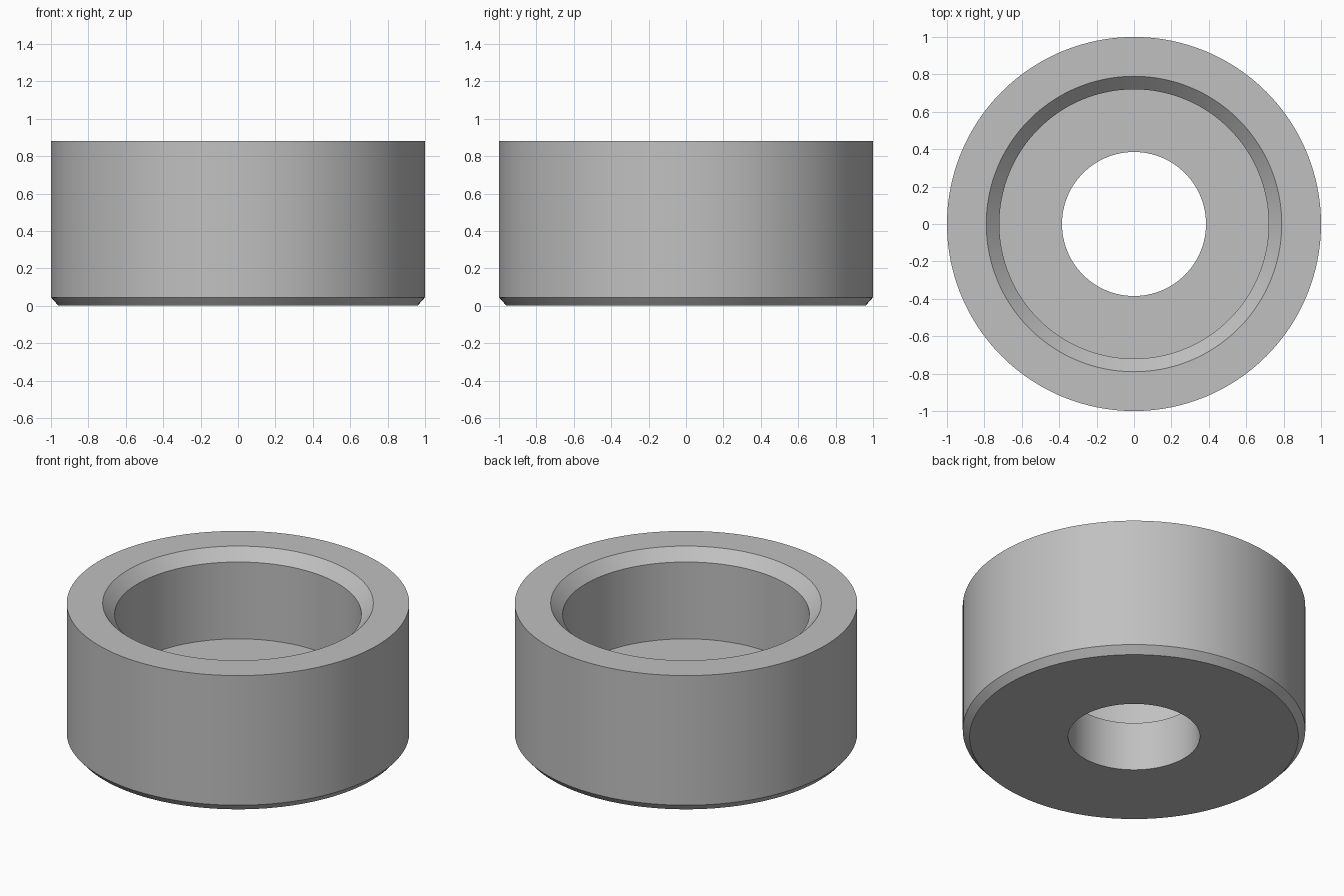
import bpy
import bmesh
import math

cube = bpy.data.objects.get("Cube")
if cube:
    bpy.data.objects.remove(cube, do_unlink=True)

SEGMENTS = 128

# Closed cross-section (radius, height): chamfered base, wall, counterbore, through hole
profile = [
    (0.385, 0.0), (0.96, 0.0), (1.0, 0.045), (1.0, 0.88),
    (0.79, 0.88), (0.72, 0.81), (0.72, 0.315), (0.385, 0.315),
]

# Revolve the section around z
bm = bmesh.new()
rings = []
for i in range(SEGMENTS):
    a = math.tau * i / SEGMENTS
    rings.append([bm.verts.new((r * math.cos(a), r * math.sin(a), z)) for r, z in profile])
for i, ring in enumerate(rings):
    following = rings[(i + 1) % SEGMENTS]
    for j in range(len(profile)):
        k = (j + 1) % len(profile)
        bm.faces.new((ring[j], following[j], following[k], ring[k]))
bmesh.ops.recalc_face_normals(bm, faces=bm.faces[:])

mesh = bpy.data.meshes.new("counterbored_bushing")
bm.to_mesh(mesh)
bm.free()
bushing = bpy.data.objects.new("counterbored_bushing", mesh)
bpy.context.collection.objects.link(bushing)

# Single grey material
grey = bpy.data.materials.new("plain_grey")
grey.use_nodes = True
colour = (0.53, 0.53, 0.53, 1.0)
grey.diffuse_color = colour
for node in grey.node_tree.nodes:
    if node.type == 'BSDF_PRINCIPLED':
        node.inputs["Base Color"].default_value = colour
mesh.materials.append(grey)

# Smooth walls, crisp chamfer edges
bpy.ops.object.select_all(action='DESELECT')
bushing.select_set(True)
bpy.context.view_layer.objects.active = bushing
bpy.ops.object.shade_smooth_by_angle(angle=math.radians(30))
